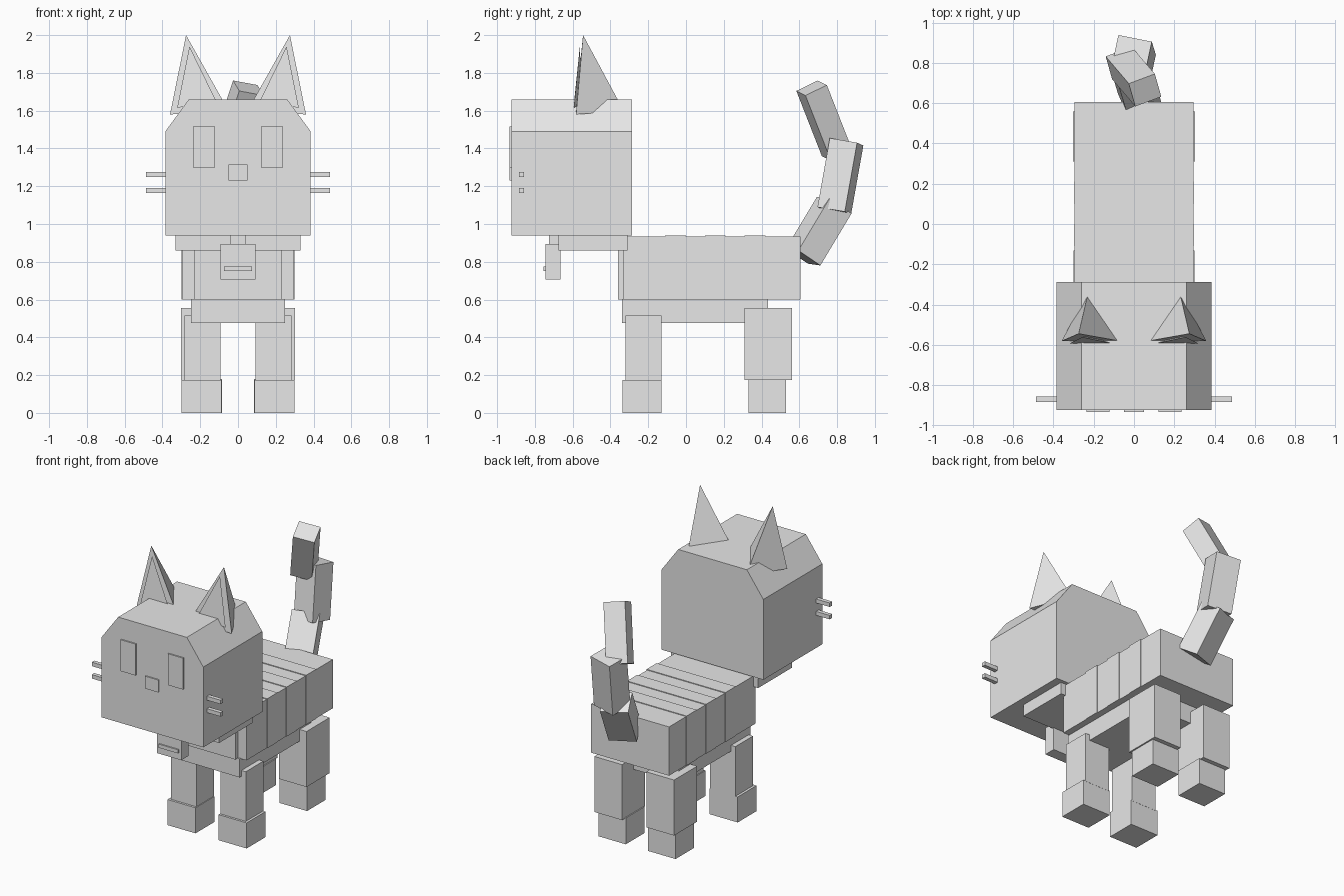
import bpy
import math
from mathutils import Vector, Matrix

if "Cube" in bpy.data.objects:
    bpy.data.objects.remove(bpy.data.objects["Cube"])

grey = bpy.data.materials.new("plain grey")
grey.diffuse_color = (0.8, 0.8, 0.8, 1)
grey.use_nodes = True
grey.node_tree.nodes["Principled BSDF"].inputs["Base Color"].default_value = grey.diffuse_color


def mesh(name, verts, faces):
    me = bpy.data.meshes.new(name)
    me.from_pydata(verts, [], faces)
    me.materials.append(grey)
    ob = bpy.data.objects.new(name, me)
    bpy.context.collection.objects.link(ob)
    return ob


BOX = [(0, 3, 2, 1), (4, 5, 6, 7), (0, 1, 5, 4), (1, 2, 6, 5), (2, 3, 7, 6), (3, 0, 4, 7)]


def box(name, x0, x1, y0, y1, z0, z1):
    return mesh(name, [(x, y, z) for z in (z0, z1)
                       for x, y in ((x0, y0), (x1, y0), (x1, y1), (x0, y1))], BOX)


def bar(name, a, b, width, depth, roll):
    """Square bar between two points, rolled about its own axis."""
    a, b = Vector(a), Vector(b)
    d = (b - a).normalized()
    u = Vector((1, 0, 0))
    u = (u - d * u.dot(d)).normalized()
    turn = Matrix.Rotation(math.radians(roll), 3, d)
    u, v = turn @ u * width / 2, turn @ d.cross(u) * depth / 2
    return mesh(name, [p + u * i + v * j for p in (a, b)
                       for i, j in ((-1, -1), (1, -1), (1, 1), (-1, 1))], BOX)


# head: block with sloped upper corners
profile = [(-.385, .94), (.385, .94), (.385, 1.49), (.26, 1.66), (-.26, 1.66), (-.385, 1.49)]
n = len(profile)
mesh("head", [(x, y, z) for y in (-.925, -.287) for x, z in profile],
     [tuple(range(n)), tuple(range(2 * n - 1, n - 1, -1))] +
     [(i, i + n, (i + 1) % n + n, (i + 1) % n) for i in range(n)])

# nose
box("nose", -.05, .05, -.934, -.925, 1.23, 1.315)

# collar, bell and bell slot
box("collar", -.33, .33, -.675, -.31, .86, .945)
box("bell_ring", -.04, .04, -.725, -.67, .89, .945)
box("bell", -.092, .092, -.745, -.665, .705, .895)
box("bell_slot", -.073, .073, -.754, -.745, .75, .775)

# body with slightly raised bands
box("body", -.295, .295, -.33, .605, .60, .934)
box("chest", -.232, .232, -.36, -.31, .60, .86)
box("belly", -.25, .25, -.34, .435, .475, .602)
for i, y in enumerate((-.11, .10, .31)):
    box(f"band_{i + 1}", -.299, .299, y, y + .11, .60, .939)

# mirrored parts: eyes, whiskers, ears, legs
for side, s in (("left", -1), ("right", 1)):
    def pair(name, x0, x1, *rest):
        lo, hi = sorted((s * x0, s * x1))
        return box(f"{side}_{name}", lo, hi, *rest)

    def pyramid(name, pts):
        order = [(0, 1, 2), (0, 3, 1), (1, 3, 2), (2, 3, 0)]
        if s < 0:
            order = [f[::-1] for f in order]
        return mesh(f"{side}_{name}", [(s * x, y, z) for x, y, z in pts], order)

    pair("eye", .122, .237, -.934, -.925, 1.30, 1.515)
    pair("upper_whisker", .38, .488, -.885, -.858, 1.248, 1.275)
    pair("lower_whisker", .38, .488, -.885, -.858, 1.163, 1.19)

    pyramid("ear", [(.05, -.585, 1.60), (.225, -.33, 1.60), (.36, -.582, 1.58), (.275, -.545, 2.0)])
    pyramid("inner_ear", [(.115, -.592, 1.65), (.225, -.55, 1.64), (.322, -.594, 1.615), (.257, -.562, 1.94)])

    pair("front_leg", .092, .283, -.32, -.13, .17, .515)
    pair("front_foot", .087, .30, -.335, -.131, 0, .175)
    pair("hind_leg", .092, .302, .31, .56, .175, .555)
    pair("hind_foot", .085, .292, .33, .53, 0, .18)

# tail in three angled pieces
bar("tail_base", (.03, .62, .825), (-.02, .785, 1.10), .18, .15, 20)
bar("tail_middle", (.01, .785, 1.07), (-.01, .85, 1.435), .17, .15, -12)
bar("tail_tip", (-.06, .80, 1.375), (.055, .665, 1.72), .14, .13, 15)
